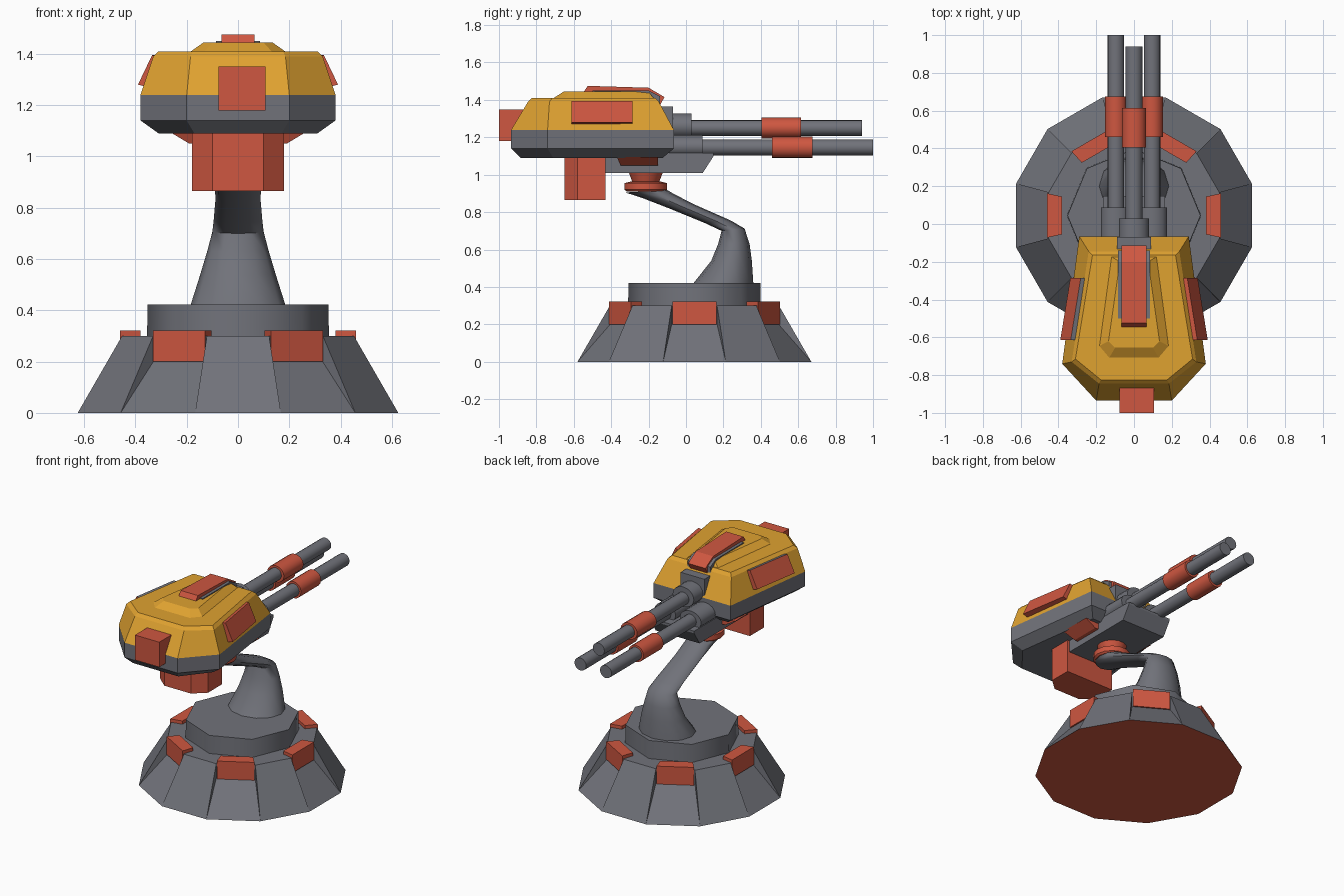
import bpy, bmesh, math
from mathutils import Vector, Matrix

if "Cube" in bpy.data.objects:
    bpy.data.objects.remove(bpy.data.objects["Cube"])


def mat(name, col):
    m = bpy.data.materials.new(name)
    m.diffuse_color = (*col, 1)
    m.use_nodes = True
    m.node_tree.nodes["Principled BSDF"].inputs["Base Color"].default_value = m.diffuse_color
    return m


GREY = mat("steel grey", (0.165, 0.17, 0.195))
RED = mat("signal red", (0.62, 0.095, 0.052))
GOLD = mat("armour yellow", (0.74, 0.36, 0.03))


def finish(name, bm, mats, smooth=None):
    bmesh.ops.recalc_face_normals(bm, faces=bm.faces)
    me = bpy.data.meshes.new(name)
    bm.to_mesh(me)
    bm.free()
    ob = bpy.data.objects.new(name, me)
    bpy.context.collection.objects.link(ob)
    for m in mats:
        me.materials.append(m)
    if smooth:
        bpy.ops.object.select_all(action='DESELECT')
        ob.select_set(True)
        bpy.context.view_layer.objects.active = ob
        bpy.ops.object.shade_smooth_by_angle(angle=math.radians(smooth))
    return ob


def loft(name, rings, m, smooth=None):
    """Skin a stack of equal-length point rings and cap both ends."""
    bm = bmesh.new()
    vs = [[bm.verts.new(p) for p in r] for r in rings]
    n = len(vs[0])
    for a, b in zip(vs, vs[1:]):
        for i in range(n):
            j = (i + 1) % n
            bm.faces.new((a[i], a[j], b[j], b[i]))
    bm.faces.new(vs[0][::-1])
    bm.faces.new(vs[-1])
    return finish(name, bm, [m], smooth)


def half_ring(pts, z):
    """Mirror a half outline (x, y) across x = 0."""
    return [(x, y, z) for x, y in pts] + [(-x, y, z) for x, y in reversed(pts)]


def box(name, x, y, z, m):
    return loft(name, [[(x[0], y[0], h), (x[1], y[0], h), (x[1], y[1], h), (x[0], y[1], h)]
                       for h in z], m)


def side_prism(name, prof, hx, m):
    return loft(name, [[(s * hx, y, z) for y, z in prof] for s in (-1, 1)], m)


def tube(name, x, z, y0, y1, rx, rz, m, n=16):
    ring = [(x + rx * math.cos(math.tau * i / n), z + rz * math.sin(math.tau * i / n))
            for i in range(n)]
    return loft(name, [[(a, y, b) for a, b in ring] for y in (y0, y1)], m, 40)


def disc(name, cy, levels, n, m, smooth):
    return loft(name, [[(r * math.cos(math.tau * i / n), cy + r * math.sin(math.tau * i / n), z)
                        for i in range(n)] for z, r in levels], m, smooth)


# Base: twelve-sided skirt, every second face recessed
CY = 0.045
T = math.tan(math.radians(15))


def at(angle, a, t, z):
    c, s = math.cos(angle), math.sin(angle)
    return (a * c - t * s, CY + a * s + t * c, z)


bm = bmesh.new()
for k in range(12):
    A = k * math.pi / 6
    b = [bm.verts.new(at(A, .625, s * .625 * T, 0)) for s in (-1, 1)]
    t = [bm.verts.new(at(A, .452, s * .452 * T, .3)) for s in (-1, 1)]
    if k % 2:
        bm.faces.new((b[0], b[1], t[1], t[0]))
    else:
        i = [bm.verts.new(at(A, .45, s * .452 * T, .2)) for s in (-1, 1)]
        bm.faces.new((b[0], b[1], i[1], i[0]))
        bm.faces.new((i[0], i[1], t[1], t[0]))
        bm.faces.new((b[0], i[0], t[0]))
        bm.faces.new((b[1], t[1], i[1]))
bmesh.ops.remove_doubles(bm, verts=bm.verts, dist=1e-4)
bmesh.ops.holes_fill(bm, edges=[e for e in bm.edges if e.is_boundary], sides=0)
for f in bm.faces:
    if f.calc_center_median().z < 0.001:
        f.material_index = 1
finish("base_skirt", bm, [GREY, RED])

for k in range(6):
    A = k * math.pi / 3
    loft(f"base_panel_{k}", [[at(A, .46, -.117, z), at(A, .46, .117, z),
                              at(A, .38, .1, z), at(A, .38, -.1, z)] for z in (.2, .322)], RED)

disc("base_turntable", CY, [(.29, .355), (.422, .352)], 8, GREY, 50)

# Bent arm: oval sections between an inner and an outer point in the y-z plane
rings = []
for (y0, z0), (y1, z1), w in [((.04, .42), (.36, .42), .185), ((.135, .54), (.352, .54), .147),
                              ((.172, .63), (.34, .63), .12), ((.19, .70), (.313, .712), .1),
                              ((.1, .742), (.24, .755), .095), ((-.09, .82), (.04, .843), .088),
                              ((-.24, .878), (-.07, .9), .09), ((-.325, .905), (-.1, .918), .1)]:
    c, d = Vector((0, (y0 + y1) / 2, (z0 + z1) / 2)), Vector((0, (y1 - y0) / 2, (z1 - z0) / 2))
    rings.append([c + d * math.cos(math.tau * i / 12) + Vector((w * math.sin(math.tau * i / 12), 0, 0))
                  for i in range(12)])
loft("support_arm", rings, GREY, 60)

# Swivel joint
disc("swivel_joint", -.215, [(.91, .105), (.92, .116), (.955, .116), (.965, .075), (1.03, .1)],
     14, RED, 35)

# Underside carriage, wedges and hanging pod
side_prism("gun_carriage", [(-.45, 1.01), (.09, 1.01), (.148, 1.1), (.148, 1.115), (-.45, 1.115)],
           .165, GREY)
for s, n in ((-1, "left"), (1, "right")):
    loft(f"under_wedge_{n}", [[(s * .16, y0, 1.05), (s * .19, y0, 1.05), (s * .265, y1, 1.095),
                               (s * .16, y1, 1.095)] for y0, y1 in ((-.35, -.37), (-.15, -.15))], RED)
pod = [(.18, -.43), (.18, -.58), (.1, -.65)]
loft("ammo_pod", [half_ring(pod, .865), half_ring(pod, 1.12)], RED)

# Turret hull
rim = [(.29, -.065), (.38, -.74), (.2, -.935)]
loft("hull_lower", [half_ring([(.23, -.125), (.31, -.71), (.17, -.885)], 1.09),
                    half_ring(rim, 1.14), half_ring(rim, 1.24)], GREY)
loft("hull_upper", [half_ring(rim, 1.24),
                    half_ring([(.24, -.145), (.33, -.73), (.185, -.845)], 1.39),
                    half_ring([(.22, -.165), (.31, -.715), (.175, -.825)], 1.41)], GOLD)
loft("hull_crown", [half_ring([(.125, -.17), (.19, -.65), (.135, -.715)], 1.405),
                    half_ring([(.075, -.2), (.135, -.62), (.1, -.655)], 1.444)], GOLD)

# Angled side plates; the left one has a grey upper edge
for s, n in ((-1, "left"), (1, "right")):
    ob = loft(f"side_plate_{n}", [[(s * (x + dx), y, z) for dx, z in
                                   ((0, 1.28), (-.055, 1.395), (-.125, 1.38), (-.06, 1.265))]
                                  for x, y in ((.39, -.613), (.337, -.285))], RED)
    ob.data.materials.append(GREY)
    if s < 0:
        for p in ob.data.polygons:
            if p.normal.z > .7:
                p.material_index = 1

# Front box and roof hatch
box("front_box", (-.076, .107), (-1, -.82), (1.18, 1.35), RED)
side_prism("roof_plate_bed", [(-.5, 1.40), (-.5, 1.45), (-.2, 1.45), (-.14, 1.42), (-.14, 1.36)],
           .085, GREY)
side_prism("roof_plate", [(-.545, 1.445), (-.525, 1.475), (-.2, 1.465), (-.115, 1.415),
                          (-.14, 1.37), (-.21, 1.44)], .065, RED)

# Three guns: upper middle, lower left, lower right
box("upper_gun_mount", (-.09, .09), (-.2, -.07), (1.2, 1.365), GREY)
tube("upper_gun_housing", 0, 1.26, -.1, .03, .08, .068, GREY)
tube("upper_barrel", 0, 1.25, -.05, .94, .044, .042, GREY)
tube("upper_sleeve", 0, 1.25, .405, .615, .063, .056, RED)
for s, n in ((-1, "left"), (1, "right")):
    x = s * .096
    tube(f"lower_housing_{n}", x, 1.15, -.13, .088, .08, .062, GREY)
    tube(f"lower_barrel_{n}", x, 1.146, 0, 1, .044, .043, GREY)
    tube(f"lower_sleeve_{n}", x, 1.146, .46, .675, .057, .057, RED)
